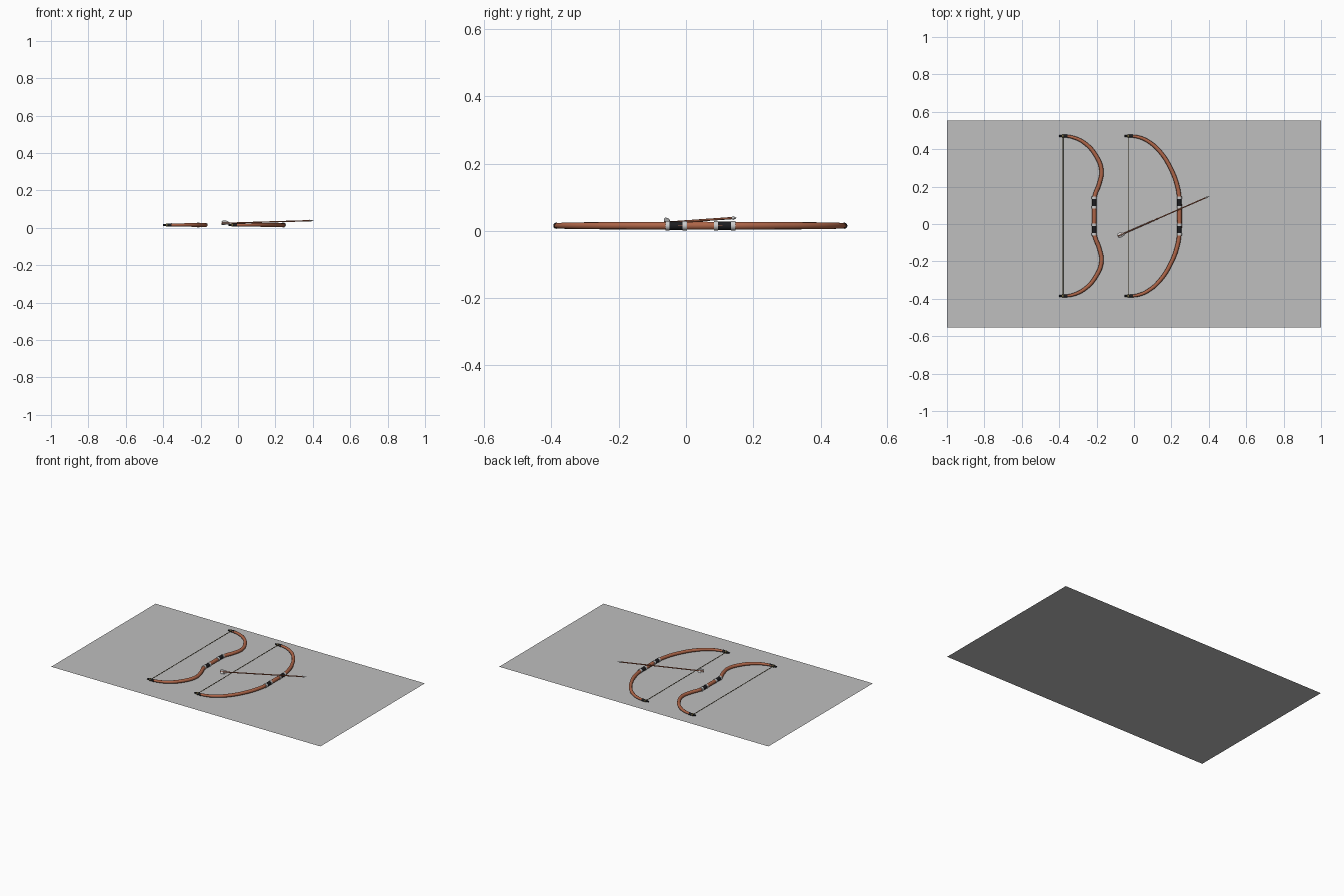
import bpy, bmesh, math
from mathutils import Vector, Matrix

if "Cube" in bpy.data.objects:
    bpy.data.objects.remove(bpy.data.objects["Cube"])


def mat(name, rgb):
    m = bpy.data.materials.new(name)
    m.diffuse_color = (*rgb, 1)
    m.use_nodes = True
    m.node_tree.nodes["Principled BSDF"].inputs["Base Color"].default_value = m.diffuse_color
    return m


WOOD = mat("reddish wood", (0.42, 0.13, 0.065))
BLACK = mat("black leather", (0.012, 0.012, 0.014))
SILVER = mat("light grey", (0.6, 0.6, 0.6))
CORD = mat("olive cord", (0.15, 0.12, 0.04))
GREY = mat("ground grey", (0.52, 0.52, 0.52))

MID_Y = 0.0425   # mirror line of both bows
BOW_Z = 0.0155


def add_mesh(name, bm, material, smooth=True):
    me = bpy.data.meshes.new(name)
    bmesh.ops.recalc_face_normals(bm, faces=bm.faces)
    bm.to_mesh(me)
    bm.free()
    me.materials.append(material)
    ob = bpy.data.objects.new(name, me)
    bpy.context.collection.objects.link(ob)
    if smooth:
        me.shade_smooth()
        me.set_sharp_from_angle(angle=math.radians(40))
    return ob


def rod(name, a, b, r1, r2, material, sides=14):
    """Straight cylinder or cone from a to b."""
    a, b = Vector(a), Vector(b)
    d = b - a
    bm = bmesh.new()
    m = Matrix.Translation((a + b) / 2) @ d.to_track_quat('Z', 'Y').to_matrix().to_4x4()
    bmesh.ops.create_cone(bm, cap_ends=True, segments=sides, radius1=r1,
                          radius2=r2, depth=d.length, matrix=m)
    return add_mesh(name, bm, material)


def tube(name, pts, material):
    """Round tube through (x, y, radius) points."""
    cu = bpy.data.curves.new(name, 'CURVE')
    cu.dimensions = '3D'
    cu.bevel_depth = 1.0
    cu.bevel_resolution = 3
    cu.resolution_u = 6
    cu.use_fill_caps = True
    sp = cu.splines.new('BEZIER')
    sp.bezier_points.add(len(pts) - 1)
    for bp, (x, y, r) in zip(sp.bezier_points, pts):
        bp.co = (x, y, BOW_Z)
        bp.radius = r
        bp.handle_left_type = bp.handle_right_type = 'AUTO'
    ob = bpy.data.objects.new(name, cu)
    bpy.context.collection.objects.link(ob)
    bpy.context.view_layer.update()
    dg = bpy.context.evaluated_depsgraph_get()
    me = bpy.data.meshes.new_from_object(ob.evaluated_get(dg))
    bpy.data.objects.remove(ob)
    me.name = name
    me.materials.clear()
    me.materials.append(material)
    ob = bpy.data.objects.new(name, me)
    bpy.context.collection.objects.link(ob)
    me.shade_smooth()
    me.set_sharp_from_angle(angle=math.radians(40))


def bow(name, half, tip_x, grip_x):
    """half: (x, distance from the middle, radius) from tip to grip."""
    low = [(x, MID_Y - d, r) for x, d, r in half if d > 0]
    tube(name + "_limbs", [(x, MID_Y + d, r) for x, d, r in half] + low[::-1], WOOD)
    for s, side in ((1, "upper"), (-1, "lower")):
        # leather wrap with a pale ring on each edge
        def along(label, d0, d1, r, m):
            rod(f"{name}_{side}_{label}", (grip_x, MID_Y + s * d0, BOW_Z),
                (grip_x, MID_Y + s * d1, BOW_Z), r, r, m)
        along("wrap", 0.052, 0.092, 0.0125, BLACK)
        along("inner_ring", 0.040, 0.053, 0.0138, SILVER)
        along("outer_ring", 0.091, 0.104, 0.0138, SILVER)
        # black limb tip and string nock
        y = MID_Y + s * 0.428
        rod(f"{name}_{side}_tip", (tip_x + 0.025, y, BOW_Z),
            (tip_x - 0.022, y, BOW_Z), 0.0092, 0.0045, BLACK)
        rod(f"{name}_{side}_nock", (tip_x - 0.004, y, BOW_Z),
            (tip_x + 0.004, y, BOW_Z), 0.0085, 0.0085, CORD)
    rod(name + "_string", (tip_x, MID_Y - 0.428, BOW_Z),
        (tip_x, MID_Y + 0.428, BOW_Z), 0.0018, 0.0018, CORD, 8)


# recurve bow on the left
bow("recurve_bow", [(-0.375, 0.428, 0.007), (-0.33, 0.422, 0.0085),
                    (-0.262, 0.389, 0.010), (-0.203, 0.322, 0.011),
                    (-0.174, 0.244, 0.0115), (-0.186, 0.172, 0.0115),
                    (-0.209, 0.110, 0.0115), (-0.213, 0.075, 0.0115),
                    (-0.213, 0, 0.0125)], -0.38, -0.213)
# plain curved bow on the right
bow("longbow", [(-0.025, 0.428, 0.007), (0.02, 0.423, 0.0085),
                (0.075, 0.400, 0.0095), (0.14, 0.343, 0.0105),
                (0.200, 0.247, 0.011), (0.233, 0.155, 0.0115),
                (0.242, 0.095, 0.0115), (0.243, 0, 0.0125)], -0.03, 0.243)

# arrow resting on the string and grip of the right bow
tail, head = Vector((-0.087, -0.065, 0.024)), Vector((0.405, 0.150, 0.039))
axis = (head - tail).normalized()
rod("arrow_shaft", tail, head - axis * 0.02, 0.0034, 0.0034, WOOD, 10)
rod("arrow_head", head - axis * 0.025, head, 0.0055, 0.0005, SILVER, 10)
side_dir = axis.cross(Vector((0, 0, 1))).normalized()
up_dir = side_dir.cross(axis)
for i in range(3):
    # thin swept feather vanes at the tail
    a = math.radians(90 + 120 * i)
    out = side_dir * math.cos(a) + up_dir * math.sin(a)
    nrm = axis.cross(out) * 0.0008
    prof = [(0.004, 0), (0.0, 0.012), (0.012, 0.0155), (0.034, 0.012), (0.050, 0)]
    bm = bmesh.new()
    f = bm.faces.new([bm.verts.new(tail + axis * u + out * h - nrm) for u, h in prof])
    ext = bmesh.ops.extrude_face_region(bm, geom=[f])
    bmesh.ops.translate(bm, vec=nrm * 2,
                        verts=[v for v in ext["geom"] if isinstance(v, bmesh.types.BMVert)])
    add_mesh(f"feather_{i + 1}", bm, SILVER, False)

# flat base sheet
bm = bmesh.new()
bm.faces.new([bm.verts.new((x, y, 0)) for x, y in
              ((-1, -0.554), (1, -0.554), (1, 0.554), (-1, 0.554))])
base = add_mesh("base_sheet", bm, GREY, False)
if base.data.polygons[0].normal.z < 0:
    base.data.flip_normals()
